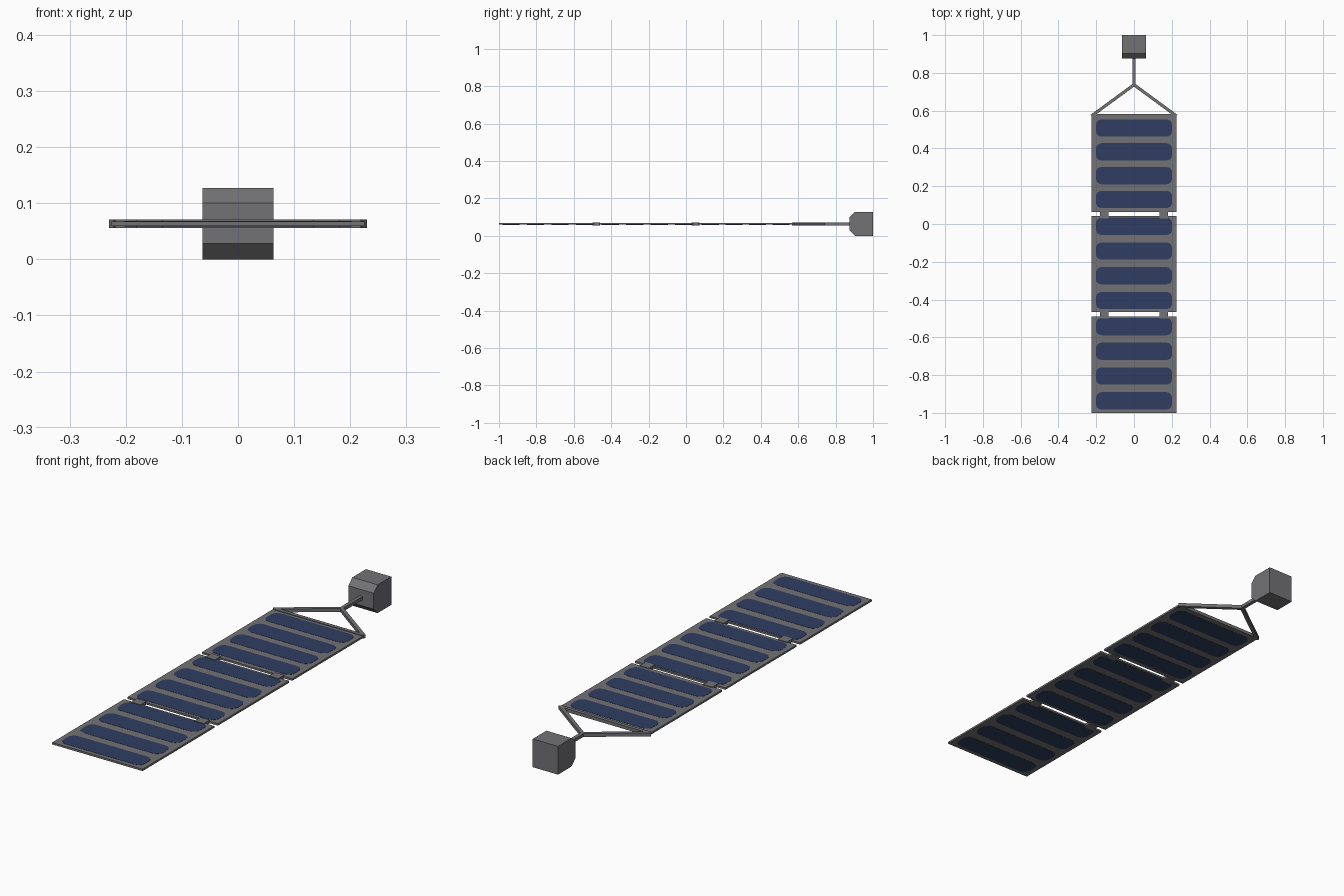
import bpy, bmesh, math
from mathutils import Vector, Matrix

if "Cube" in bpy.data.objects:
    bpy.data.objects.remove(bpy.data.objects["Cube"])

ZC = 0.0635  # height of the array plane


def material(name, rgb):
    m = bpy.data.materials.new(name)
    m.diffuse_color = (*rgb, 1)
    m.use_nodes = True
    m.node_tree.nodes["Principled BSDF"].inputs["Base Color"].default_value = m.diffuse_color
    return m


GREY = material("metal grey", (0.17, 0.17, 0.18))
BLUE = material("cell blue", (0.028, 0.047, 0.12))


def prism(name, points, extrude, mat):
    """Extrude a flat outline along a vector."""
    bm = bmesh.new()
    face = bm.faces.new([bm.verts.new(p) for p in points])
    res = bmesh.ops.extrude_face_region(bm, geom=[face])
    verts = [g for g in res["geom"] if isinstance(g, bmesh.types.BMVert)]
    bmesh.ops.translate(bm, verts=verts, vec=extrude)
    bmesh.ops.recalc_face_normals(bm, faces=bm.faces[:])
    return finish(name, bm, mat)


def finish(name, bm, mat):
    me = bpy.data.meshes.new(name)
    bm.to_mesh(bm and me)
    bm.free()
    me.materials.append(mat)
    ob = bpy.data.objects.new(name, me)
    bpy.context.collection.objects.link(ob)
    return ob


def box(name, x0, x1, y0, y1, thick, mat):
    z = ZC - thick / 2
    pts = [(x0, y0, z), (x1, y0, z), (x1, y1, z), (x0, y1, z)]
    return prism(name, pts, (0, 0, thick), mat)


def beam(name, a, b, width, thick, mat):
    """Flat bar between two points in the array plane."""
    a, b = Vector((*a, ZC - thick / 2)), Vector((*b, ZC - thick / 2))
    d = (b - a).normalized()
    n = Vector((-d.y, d.x, 0)) * width / 2
    return prism(name, [a - n, b - n, b + n, a + n], (0, 0, thick), mat)


# Drive housing with chamfered front edges
profile = [(0.875, 0.028), (0.903, 0), (1, 0), (1, 0.127), (0.903, 0.127), (0.875, 0.1)]
prism("drive_housing", [(-0.063, y, z) for y, z in profile], (0.126, 0, 0), GREY)

# Yoke: central strut, two diagonals and a cross bar
beam("yoke_strut", (0, 0.88), (0, 0.728), 0.016, 0.015, GREY)
for side, s in (("left", -1), ("right", 1)):
    beam("yoke_arm_" + side, (0, 0.737), (s * 0.225, 0.572), 0.016, 0.0152, GREY)
box("yoke_cross_bar", -0.222, 0.222, 0.567, 0.583, 0.0148, GREY)

# Panels, each with four rounded cells showing on both sides
panels = [(0.064, 0.578, 0.508), (-0.465, 0.042, -0.012), (-1.0, -0.49, -0.543)]
T = 0.0085
CW, CH, R = 0.202, 0.046, 0.03
for i, (y0, y1, first) in enumerate(panels, 1):
    box(f"panel_{i}", -0.225, 0.225, y0, y1, T, GREY)
    for j in range(4):
        cy = first - j * (0.126 if i == 1 else 0.131)
        pts = []
        for q, (sx, sy) in enumerate(((1, 1), (-1, 1), (-1, -1), (1, -1))):
            for k in range(4):
                a = math.radians(90 * q + 30 * k)
                pts.append((sx * (CW - R) + R * math.cos(a),
                            cy + sy * (CH - R) + R * math.sin(a), ZC - T / 2 - 0.0008))
        prism(f"solar_cell_{i}_{j + 1}", pts, (0, 0, T + 0.0016), BLUE)

# Hinges bridging the gaps
for i, yc in enumerate((0.05, -0.48), 1):
    for side, s in (("left", -1), ("right", 1)):
        x = s * 0.158
        box(f"hinge_{i}_{side}", x - 0.023, x + 0.023, yc - 0.021, yc + 0.021, 0.0145, GREY)
